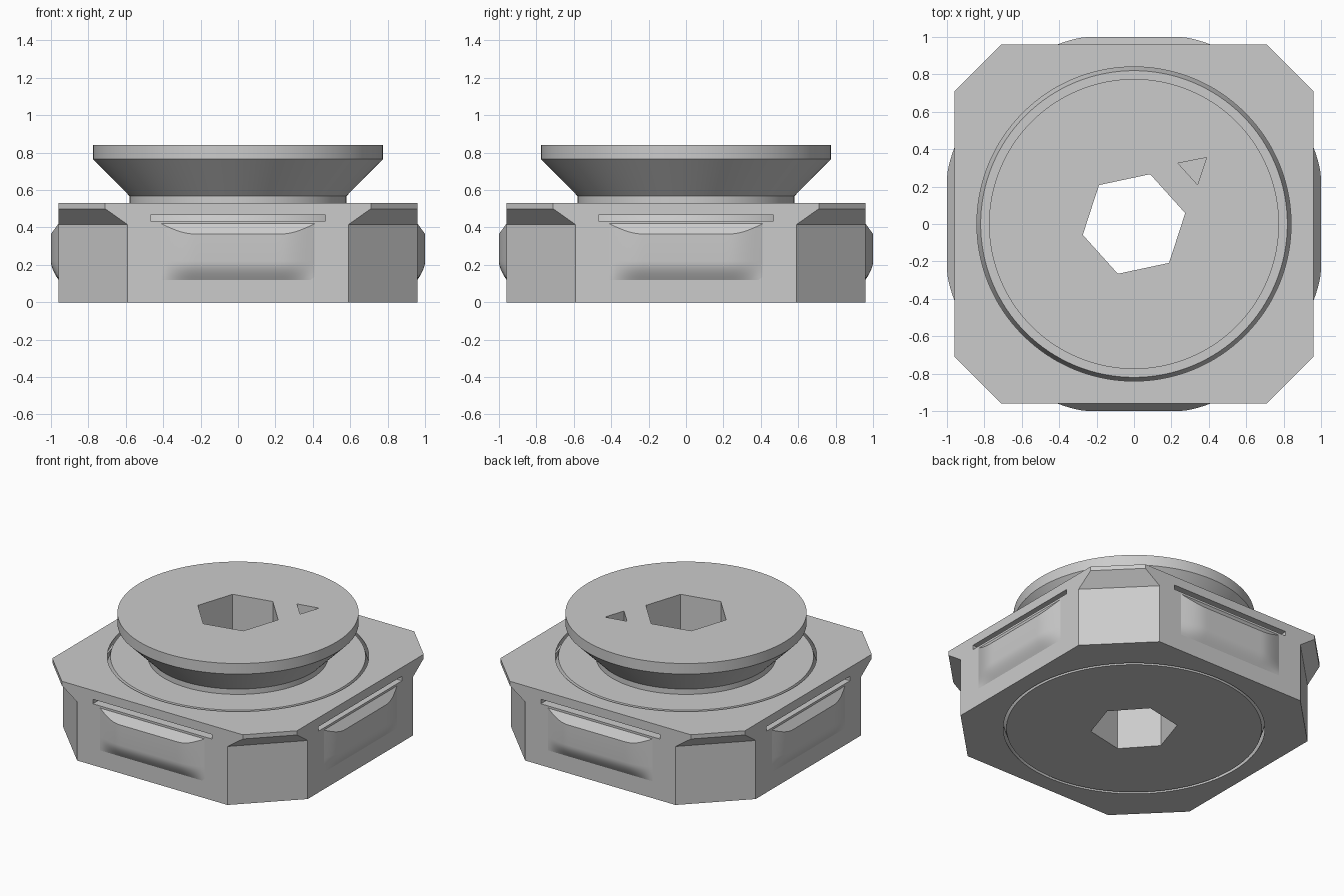
import bpy, bmesh
from math import pi, sin, cos, radians
from mathutils import Matrix

if "Cube" in bpy.data.objects:
    bpy.data.objects.remove(bpy.data.objects["Cube"], do_unlink=True)

grey = bpy.data.materials.new("light_grey")
grey.use_nodes = True
grey.diffuse_color = (0.6, 0.6, 0.6, 1)
grey.node_tree.nodes["Principled BSDF"].inputs["Base Color"].default_value = (0.6, 0.6, 0.6, 1)


def make(name, bm):
    bmesh.ops.remove_doubles(bm, verts=bm.verts, dist=1e-5)
    bmesh.ops.recalc_face_normals(bm, faces=bm.faces)
    mesh = bpy.data.meshes.new(name)
    bm.to_mesh(mesh)
    bm.free()
    mesh.materials.append(grey)
    obj = bpy.data.objects.new(name, mesh)
    bpy.context.collection.objects.link(obj)
    return obj


def loft(name, rings):
    """Skin a stack of equal-length rings and cap both ends."""
    bm = bmesh.new()
    loops = [[bm.verts.new(p) for p in ring] for ring in rings]
    n = len(loops[0])
    for a, b in zip(loops, loops[1:]):
        for i in range(n):
            j = (i + 1) % n
            bm.faces.new((a[i], a[j], b[j], b[i]))
    bm.faces.new(loops[0][::-1])
    bm.faces.new(loops[-1])
    return make(name, bm)


def circle(r, z, n=128, turn=0):
    return [(r * cos(turn + 2 * pi * i / n), r * sin(turn + 2 * pi * i / n), z) for i in range(n)]


def octagon(c, z, h=0.96):
    pts = [(h, c), (c, h), (-c, h), (-h, c), (-h, -c), (-c, -h), (c, -h), (h, -c)]
    return [(x, y, z) for x, y in pts]


def box(name, sx, sy, z0, z1):
    xy = [(-sx, -sy), (sx, -sy), (sx, sy), (-sx, sy)]
    return loft(name, [[(x, y, z) for x, y in xy] for z in (z0, z1)])


def cut(target, cutter):
    mod = target.modifiers.new("cut", 'BOOLEAN')
    mod.operation = 'DIFFERENCE'
    mod.solver = 'EXACT'
    mod.object = cutter
    bpy.context.view_layer.objects.active = target
    bpy.ops.object.modifier_apply(modifier=mod.name)
    bpy.data.objects.remove(cutter, do_unlink=True)


def smooth(obj, angle=28):
    bpy.ops.object.select_all(action='DESELECT')
    obj.select_set(True)
    bpy.context.view_layer.objects.active = obj
    bpy.ops.object.shade_smooth_by_angle(angle=radians(angle))


TOP = 0.53


def barrel(r, bulge, steps=10):
    return [(r + bulge * sin(pi * i / steps), TOP * i / steps) for i in range(steps + 1)]


# Eight-sided body, with corners flaring out under the top rim
body = loft("body", [octagon(0.59, 0), octagon(0.59, 0.415), octagon(0.71, 0.5), octagon(0.71, TOP)])
socket = [(0.84, -0.1)] + barrel(0.84, 0.06) + [(0.84, 0.7)]
cut(body, loft("socket_cutter", [circle(r, z) for r, z in socket]))

# Narrow slot through each side wall
cut(body, box("slot_cutter_x", 0.467, 1.2, 0.435, 0.467))
cut(body, box("slot_cutter_y", 1.2, 0.467, 0.435, 0.467))
smooth(body)

# Barrel-shaped core with a neck and a flared round cap
profile = barrel(0.82, 0.06) + [(0.58, TOP), (0.58, 0.568), (0.775, 0.765), (0.775, 0.84)]
core = loft("core_with_cap", [circle(r, z) for r, z in profile])

# Hexagonal hole through the core and a triangular mark in the cap
cut(core, loft("hex_cutter", [circle(0.28, z, 6, radians(12)) for z in (-0.1, 1)]))
mark = [(0.235, 0.325), (0.34, 0.21), (0.388, 0.355)]
cut(core, loft("mark_cutter", [[(x, y, z) for x, y in mark] for z in (0.74, 0.95)]))
smooth(core)


# Rounded spring bump on a side wall, with a sloping flat top
def bump(name, turn):
    bm = bmesh.new()
    columns = []
    half, steps, wall, depth = 0.41, 40, 0.96, 0.04
    for i in range(steps + 1):
        x = -half + 2 * half * i / steps
        d = depth * sin(pi / 2 * min(1, (half - abs(x)) / 0.18))
        rows = [(0.12, -0.01)]
        rows += [(0.12 + 0.1 * t / 6, d * sin(pi / 2 * t / 6)) for t in range(7)]
        rows += [(0.42 - 0.055 * d / depth, d), (0.42, 0), (0.42, -0.01)]
        columns.append([bm.verts.new((x, -wall - out, z)) for z, out in rows])
    for a, b in zip(columns, columns[1:]):
        for j in range(len(a) - 1):
            bm.faces.new((a[j], b[j], b[j + 1], a[j + 1]))
    bmesh.ops.transform(bm, matrix=Matrix.Rotation(turn, 4, 'Z'), verts=bm.verts)
    # Fix the winding outwards, away from the axis
    obj = make(name, bm)
    if sum(p.normal.dot((p.center.x, p.center.y, 0)) * p.area for p in obj.data.polygons) < 0:
        obj.data.flip_normals()
    smooth(obj)


for k, side in enumerate(("front", "left", "back", "right")):
    bump(side + "_spring_bump", k * pi / 2)
